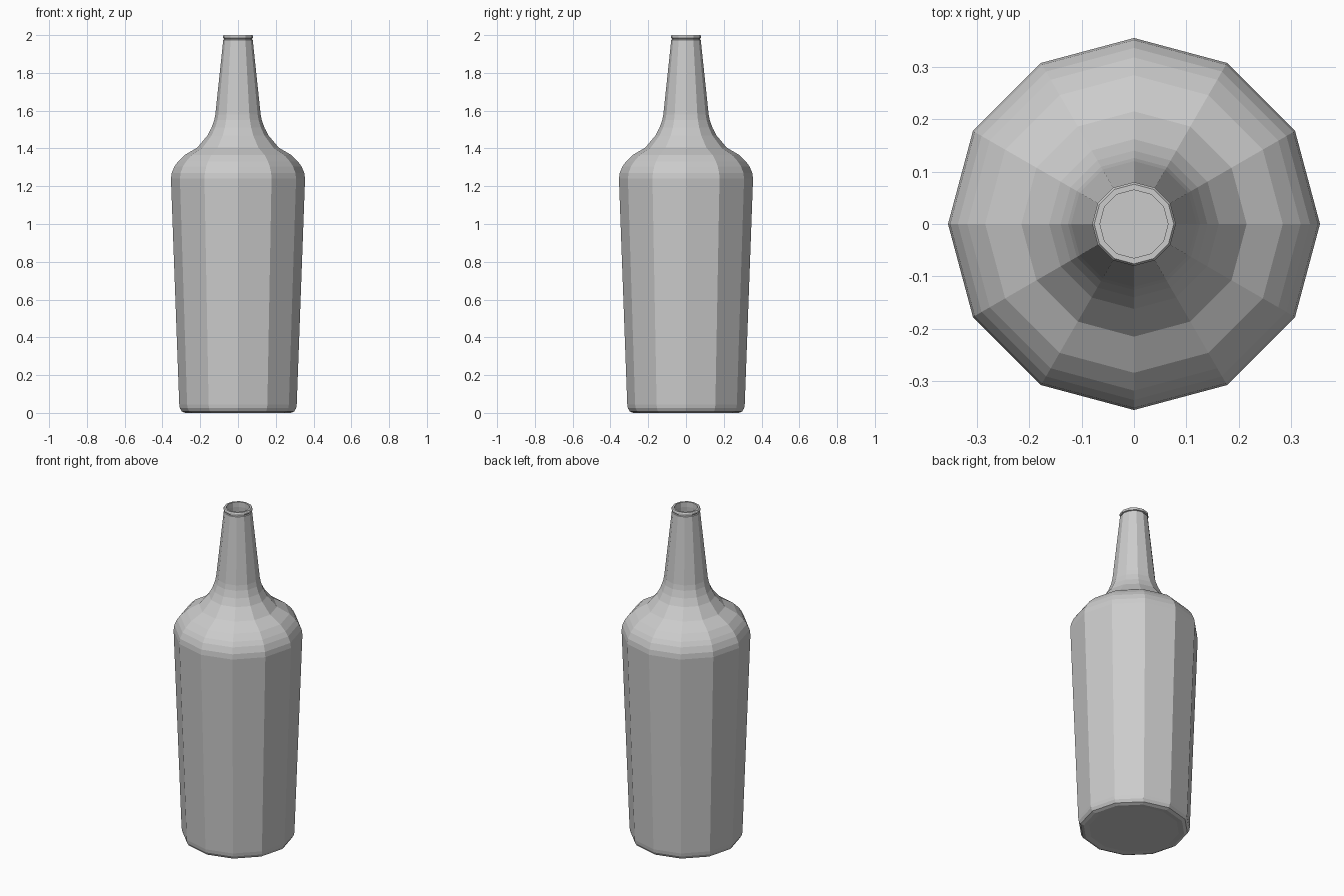
import bpy, bmesh, math

cube = bpy.data.objects.get("Cube")
if cube:
    bpy.data.objects.remove(cube, do_unlink=True)

SIDES = 12

glass = bpy.data.materials.new("plain grey")
glass.use_nodes = True
grey = (0.6, 0.6, 0.6, 1)
glass.diffuse_color = grey
glass.node_tree.nodes["Principled BSDF"].inputs["Base Color"].default_value = grey


def lathe(name, profile):
    """Spin (radius, height) points into a faceted solid capped at both ends."""
    bm = bmesh.new()
    rings = []
    for r, z in profile:
        angles = [math.tau * i / SIDES for i in range(SIDES)]
        rings.append([bm.verts.new((r * math.cos(a), r * math.sin(a), z)) for a in angles])
    for low, high in zip(rings, rings[1:]):
        for i in range(SIDES):
            j = (i + 1) % SIDES
            bm.faces.new((low[i], low[j], high[j], high[i]))
    bm.faces.new(rings[0][::-1])
    bm.faces.new(rings[-1])
    mesh = bpy.data.meshes.new(name)
    bm.to_mesh(mesh)
    bm.free()
    mesh.materials.append(glass)
    obj = bpy.data.objects.new(name, mesh)
    bpy.context.collection.objects.link(obj)
    return obj


# Outer shell: rounded base, tapered body, shoulder, neck and lip
base = [(0.25, 0.003), (0.28, 0), (0.298, 0.008), (0.308, 0.025), (0.311, 0.045)]
shoulder = [(0.355, 1.24), (0.351, 1.27), (0.336, 1.305), (0.318, 1.33),
            (0.284, 1.364), (0.215, 1.405)]
neck = [(0.162, 1.468), (0.14, 1.51), (0.126, 1.55), (0.12, 1.58), (0.078, 1.975)]
lip = [(0.073, 1.977), (0.073, 1.982), (0.08, 1.984), (0.08, 1.994), (0.076, 2.0)]

# Hollow inside, running from the lip down to the floor
inside = [(0.065, 2.0), (0.065, 1.97), (0.105, 1.58), (0.147, 1.46),
          (0.2, 1.395), (0.3, 1.33), (0.34, 1.24), (0.295, 0.04)]

lathe("bottle", base + shoulder + neck + lip + inside)
